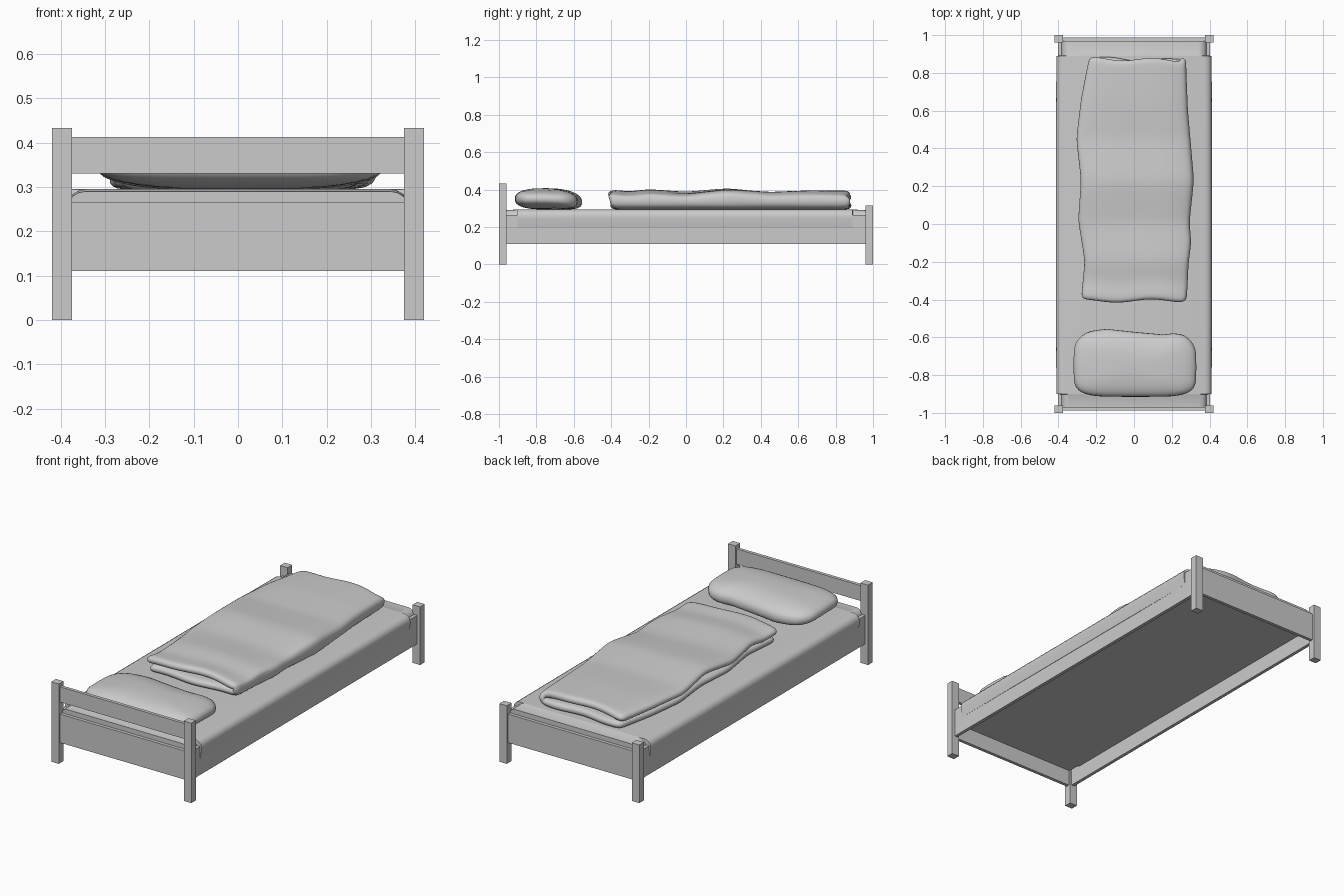
import bpy, bmesh, math

if "Cube" in bpy.data.objects:
    bpy.data.objects.remove(bpy.data.objects["Cube"])


def box(name, x0, x1, y0, y1, z0, z1):
    bm = bmesh.new()
    bmesh.ops.create_cube(bm, size=1)
    for v in bm.verts:
        v.co = ((x0 + x1) / 2 + v.co.x * (x1 - x0),
                (y0 + y1) / 2 + v.co.y * (y1 - y0),
                (z0 + z1) / 2 + v.co.z * (z1 - z0))
    return finish(name, bm)


def finish(name, bm, smooth=None):
    bmesh.ops.recalc_face_normals(bm, faces=bm.faces)
    me = bpy.data.meshes.new(name)
    bm.to_mesh(me)
    bm.free()
    ob = bpy.data.objects.new(name, me)
    bpy.context.collection.objects.link(ob)
    if smooth:
        bpy.ops.object.select_all(action='DESELECT')
        ob.select_set(True)
        bpy.context.view_layer.objects.active = ob
        bpy.ops.object.shade_smooth_by_angle(angle=math.radians(smooth))
    return ob


def lerp(table, t):
    for (a, p), (b, q) in zip(table, table[1:]):
        if t <= b:
            return p + (q - p) * (max(t, a) - a) / (b - a)
    return table[-1][1]


def loft(bm, rows, closed):
    rings = [[bm.verts.new(p) for p in row] for row in rows]
    n = len(rings[0])
    for a, b in zip(rings, rings[1:]):
        for i in range(n if closed else n - 1):
            j = (i + 1) % n
            bm.faces.new((a[i], a[j], b[j], b[i]))
    return rings


# Frame: posts, side rails, end panels
for sx, side in ((-1, "left"), (1, "right")):
    xs = sorted((sx * 0.375, sx * 0.42))
    box(f"head_post_{side}", *xs, -1.0, -0.96, 0, 0.433)
    box(f"foot_post_{side}", *xs, 0.96, 1.0, 0, 0.315)
    box(f"side_rail_{side}", *sorted((sx * 0.385, sx * 0.403)), -0.965, 0.965, 0.11, 0.265)
box("head_panel", -0.38, 0.38, -0.988, -0.97, 0.11, 0.265)
box("head_top_rail", -0.38, 0.38, -0.988, -0.97, 0.33, 0.413)
box("foot_panel", -0.38, 0.38, 0.97, 0.988, 0.11, 0.265)

# Mattress with fitted sheet, narrowed between the posts
bm = bmesh.new()
rows = []
for y, w, top in ((-0.968, 0.384, 0.290), (-0.902, 0.384, 0.294), (-0.9, 0.411, 0.295),
                  (-0.45, 0.413, 0.295), (0.45, 0.413, 0.295), (0.89, 0.411, 0.295),
                  (0.892, 0.384, 0.294), (0.968, 0.384, 0.290)):
    half = [(w - 0.008, 0.195), (w, 0.245)]
    for k in range(5):
        a = math.radians(k * 22.5)
        half.append((w - 0.04 + 0.04 * math.cos(a), top - 0.035 + 0.035 * math.sin(a)))
    pts = half + [(-x, z) for x, z in reversed(half)]
    rows.append([(x, y, z) for x, z in pts])
rings = loft(bm, rows, True)
bm.faces.new(rings[0])
bm.faces.new(rings[-1])
finish("mattress", bm, 40)

# Pillow: rounded box from a remapped sphere
bm = bmesh.new()
bmesh.ops.create_uvsphere(bm, u_segments=40, v_segments=18, radius=1)
front_edge = [(-0.33, -0.585), (-0.25, -0.56), (-0.11, -0.553), (0.1, -0.587),
              (0.15, -0.585), (0.22, -0.573), (0.27, -0.575), (0.33, -0.6)]
spow = lambda c, p: math.copysign(abs(c) ** p, c)
for v in bm.verts:
    r = math.hypot(v.co.x, v.co.y)
    a = math.atan2(v.co.y, v.co.x)
    e = r ** 0.8
    x = 0.005 + 0.325 * e * spow(math.cos(a), 0.42)
    f = lerp(front_edge, x)
    mid = (f - 0.915) / 2
    y = mid + (f - mid) * e * spow(math.sin(a), 0.42)
    z = 0.351 + 0.057 * spow(v.co.z, 0.75)
    if y > mid:
        z -= 0.018 * ((y - mid) / 0.18) ** 2
    v.co = (x, y, max(z, 0.293))
finish("pillow", bm, 60)

# Duvet: sheet folded over along its right side, then thickened
left = [(-0.41, -0.295), (-0.2, -0.275), (0.02, -0.31), (0.23, -0.295),
        (0.45, -0.32), (0.66, -0.295), (0.88, -0.25)]
right = [(-0.41, 0.285), (-0.2, 0.295), (-0.1, 0.31), (0.0, 0.298), (0.23, 0.322),
         (0.6, 0.29), (0.88, 0.28)]
crest = [(-0.41, 0.376), (-0.3, 0.366), (-0.2, 0.378), (0.0, 0.364), (0.22, 0.386),
         (0.45, 0.366), (0.65, 0.372), (0.88, 0.37)]
bm = bmesh.new()
rows = []
N = 24
for k in range(N + 1):
    t = -0.41 + 1.29 * k / N
    x0, x1, zt = lerp(left, t), lerp(right, t), lerp(crest, t)
    zb = 0.315
    row = []
    for layer in (0, 1):
        for i in range(10):
            u = i / 9 if layer == 0 else 1 - i / 9
            x = x0 + 0.012 + (x1 - 0.05 - x0) * u
            wob = 0.010 * math.sin(u * 9 + 1.5 * layer) * (k / N * 2 - 1) ** 4
            y = t + wob - (0.012 * u if k == N else 0)
            if layer == 0:
                x += 0.014 * (1 - u)
                z = zb
                y += 0.012 * (1 - k / N)
            else:
                z = zt - 0.012 * abs(2 * u - 1) ** 4 + 0.004 * math.sin(6 * u + 5 * t)
            row.append((x, y, z))
        if layer == 0:
            row.append((x1 - 0.022, t, zb + 0.012))
            row.append((x1 - 0.022, t, zt - 0.018))
    rows.append(row)
loft(bm, rows, False)
duvet = finish("duvet", bm, 80)
m = duvet.modifiers.new("thickness", 'SOLIDIFY')
m.thickness = 0.042
m.offset = 0
m = duvet.modifiers.new("rounding", 'SUBSURF')
m.levels = m.render_levels = 2
